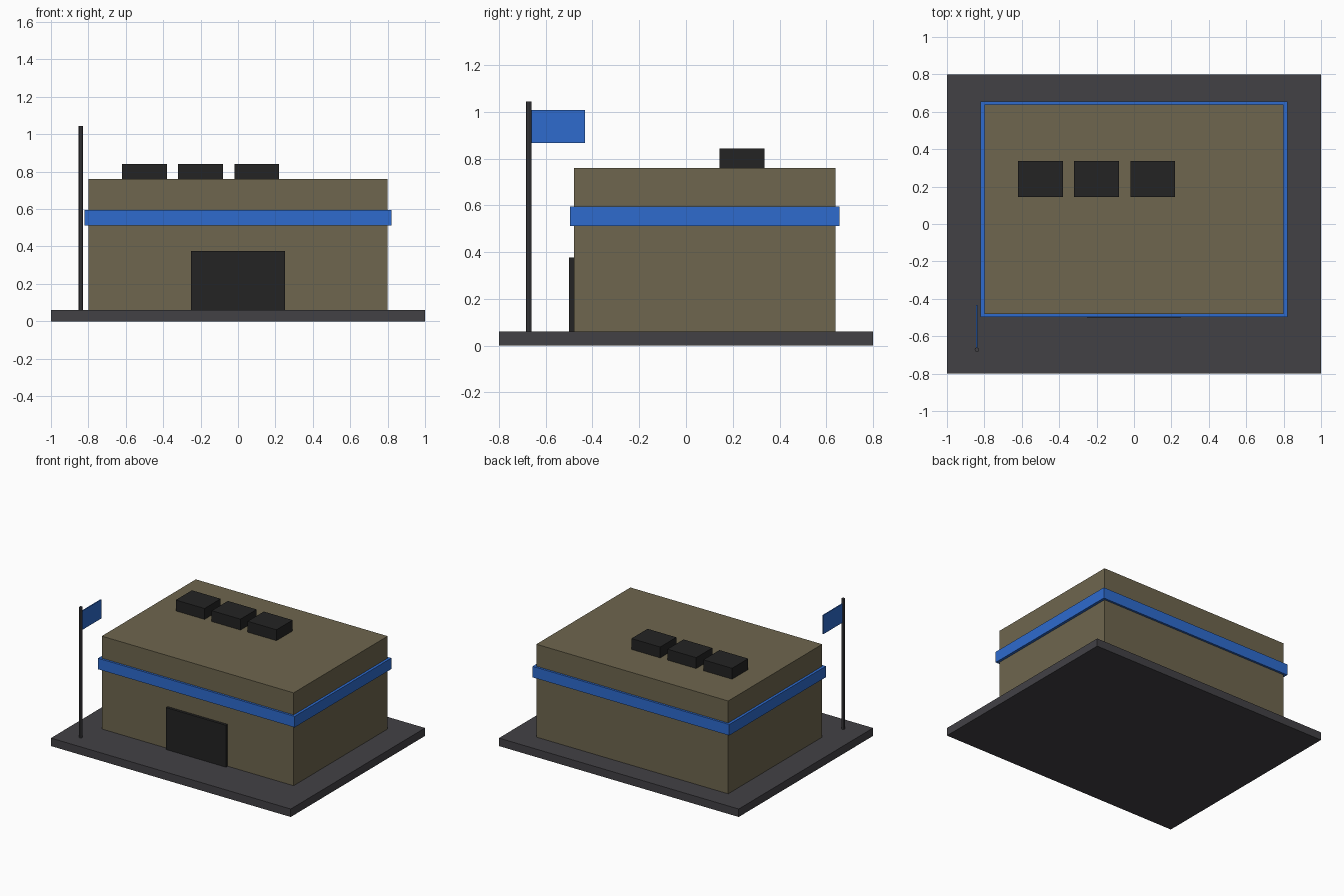
import bpy
import bmesh

cube = bpy.data.objects.get("Cube")
if cube:
    bpy.data.objects.remove(cube, do_unlink=True)


def make_material(name, rgb):
    """Flat material from 0-255 display values, stored as linear."""
    linear = [((c / 255 + 0.055) / 1.055) ** 2.4 for c in rgb]
    mat = bpy.data.materials.new(name)
    mat.use_nodes = True
    mat.diffuse_color = (*linear, 1)
    bsdf = next(n for n in mat.node_tree.nodes if n.type == 'BSDF_PRINCIPLED')
    bsdf.inputs["Base Color"].default_value = (*linear, 1)
    return mat


tan = make_material("tan wall", (110, 102, 78))
blue = make_material("blue trim", (46, 107, 206))
black = make_material("near black", (35, 35, 35))
grey = make_material("dark grey", (66, 65, 69))


def finish(name, bm, mat):
    mesh = bpy.data.meshes.new(name)
    bm.to_mesh(mesh)
    bm.free()
    mesh.materials.append(mat)
    obj = bpy.data.objects.new(name, mesh)
    bpy.context.collection.objects.link(obj)
    return obj


def box(name, mat, xs, ys, zs):
    """Box spanning the given low/high pairs."""
    bm = bmesh.new()
    bmesh.ops.create_cube(bm, size=1)
    for v in bm.verts:
        v.co = [r[0] if c < 0 else r[1] for c, r in zip(v.co, (xs, ys, zs))]
    return finish(name, bm, mat)


def rod(name, mat, x, y, radius, z0, z1, sides=8):
    bm = bmesh.new()
    bmesh.ops.create_cone(bm, cap_ends=True, segments=sides,
                          radius1=radius, radius2=radius, depth=z1 - z0)
    bmesh.ops.translate(bm, verts=bm.verts, vec=(x, y, (z0 + z1) / 2))
    return finish(name, bm, mat)


GROUND, ROOF = 0.06, 0.76

# Ground slab and main building
box("base_slab", grey, (-1, 1), (-0.8, 0.8), (0, GROUND))
box("building", tan, (-0.8, 0.8), (-0.48, 0.64), (GROUND, ROOF))

# Trim band around the walls and the front door
box("trim_band", blue, (-0.82, 0.82), (-0.496, 0.656), (0.511, 0.594))
box("front_door", black, (-0.25, 0.25), (-0.5, -0.478), (GROUND, 0.376))

# Row of roof units
for i in range(3):
    x = -0.5 + 0.3 * i
    box(f"roof_unit_{i + 1}", black, (x - 0.12, x + 0.12),
        (0.144, 0.336), (ROOF, 0.842))

# Flagpole with a flag flying toward the back
POLE_X, POLE_Y = -0.84, -0.672
rod("flagpole", grey, POLE_X, POLE_Y, 0.012, GROUND, 1.043)
box("flag", blue, (POLE_X - 0.004, POLE_X + 0.004),
    (POLE_Y, POLE_Y + 0.24), (0.866, 1.008))
